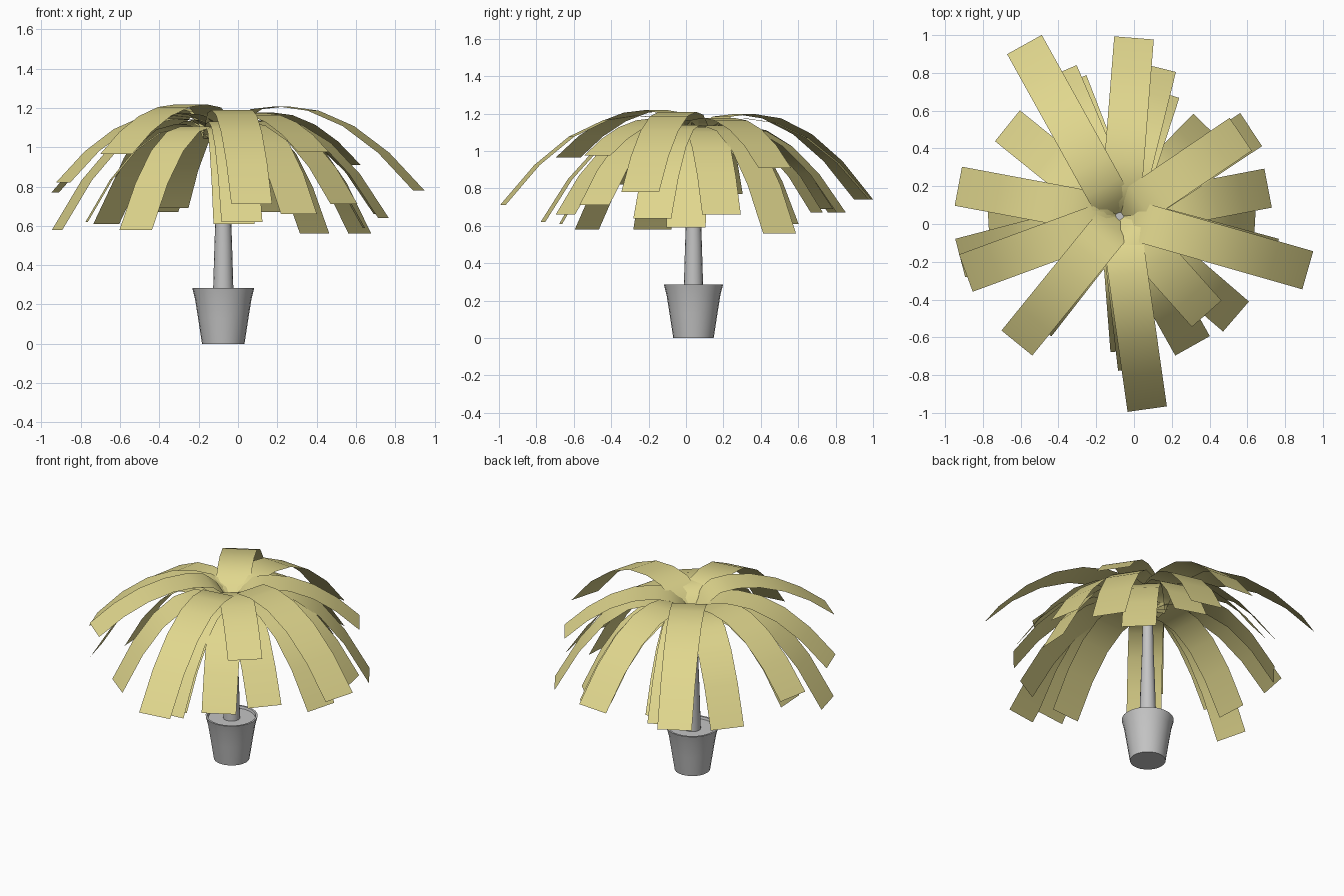
import bpy, bmesh, math
from mathutils import Vector

cube = bpy.data.objects.get("Cube")
if cube:
    bpy.data.objects.remove(cube, do_unlink=True)

AXIS = Vector((-0.075, 0.04, 0))   # trunk centre on the ground
CROWN_Z = 1.03                     # height where the fronds meet
APEX_T = 0.3                       # fraction of the reach where a frond peaks
FROND_WIDTH = 0.21


def material(name, color):
    mat = bpy.data.materials.new(name)
    mat.use_nodes = True
    mat.diffuse_color = color
    bsdf = mat.node_tree.nodes["Principled BSDF"]
    bsdf.inputs["Base Color"].default_value = color
    bsdf.inputs["Roughness"].default_value = 0.8
    return mat


straw = material("straw_yellow", (0.75, 0.68, 0.27, 1))
grey = material("light_grey", (0.55, 0.55, 0.55, 1))


def finish(name, bm, mat, angle):
    mesh = bpy.data.meshes.new(name)
    bm.to_mesh(mesh)
    bm.free()
    mesh.materials.append(mat)
    obj = bpy.data.objects.new(name, mesh)
    bpy.context.collection.objects.link(obj)
    bpy.ops.object.select_all(action="DESELECT")
    obj.select_set(True)
    bpy.context.view_layer.objects.active = obj
    bpy.ops.object.shade_smooth_by_angle(angle=math.radians(angle))
    return obj


def lathe(name, profile, mat, sides=24):
    """Revolve (radius, height) points about the trunk axis."""
    bm = bmesh.new()
    verts = [bm.verts.new(AXIS + Vector((r, 0, z))) for r, z in profile]
    edges = [bm.edges.new(pair) for pair in zip(verts, verts[1:])]
    bmesh.ops.spin(bm, geom=verts + edges, cent=AXIS, axis=(0, 0, 1),
                   angle=math.tau, steps=sides, use_duplicate=False)
    bmesh.ops.remove_doubles(bm, verts=bm.verts, dist=0.0005)
    bmesh.ops.recalc_face_normals(bm, faces=bm.faces)
    return finish(name, bm, mat, 35)


def frond(name, x, y, tip_z):
    """Arching flat strip from the crown out to the given tip."""
    out = Vector((x, y, 0)) - AXIS
    reach = out.length
    out.normalize()
    side = Vector((-out.y, out.x, 0)) * (FROND_WIDTH / 2)
    # Long and raised fronds arch higher than the drooping ones
    apex = 1.1 + 0.27 * (reach - 0.7) + 0.3 * max(0, tip_z - 0.72)
    bm = bmesh.new()
    rows = []
    for t in (0.02, 0.08, 0.17, 0.3, 0.46, 0.64, 0.82, 1):
        if t < APEX_T:
            z = apex - (apex - CROWN_Z) * (1 - t / APEX_T) ** 3
        else:
            z = apex - (apex - tip_z) * ((t - APEX_T) / (1 - APEX_T)) ** 2
        centre = AXIS + out * (reach * t) + Vector((0, 0, z))
        rows.append([bm.verts.new(centre + side * s) for s in (-1, 1)])
    for a, b in zip(rows, rows[1:]):
        bm.faces.new((a[0], b[0], b[1], a[1]))
    return finish(name, bm, straw, 40)


# Flared pot with a shallow filled top
lathe("pot", [(0, 0), (0.108, 0), (0.128, 0.13), (0.144, 0.23), (0.158, 0.285),
              (0.146, 0.285), (0.142, 0.27), (0, 0.27)], grey)

# Tapering trunk
lathe("trunk", [(0.052, 0.26), (0.045, 0.5), (0.036, 0.75), (0.03, 1.06), (0, 1.06)], grey, 16)

# Crown of fronds, given by the middle of each tip
TIPS = [
    (-.58, .95, .74), (0, .985, .74), (.12, .83, .67), (.14, .7, .67),
    (-.4, .8, .67), (-.35, .75, .69), (-.67, .52, .61), (-.93, .2, .77),
    (-.92, -.18, .58), (-.89, -.26, .82), (-.77, 0, .62), (-.62, -.63, .965),
    (-.52, -.53, .58), (.07, -.98, .71), (.02, -.765, .62), (-.02, -.67, .61),
    (.31, -.645, .66), (.385, -.475, .975), (.54, -.49, .71), (.92, -.245, .78),
    (.74, -.18, .64), (.64, 0, .59), (.71, .19, .66), (.62, .5, .56),
    (.565, .475, .91), (.39, .51, .56),
]
for i, tip in enumerate(TIPS, 1):
    frond(f"frond_{i}", *tip)
